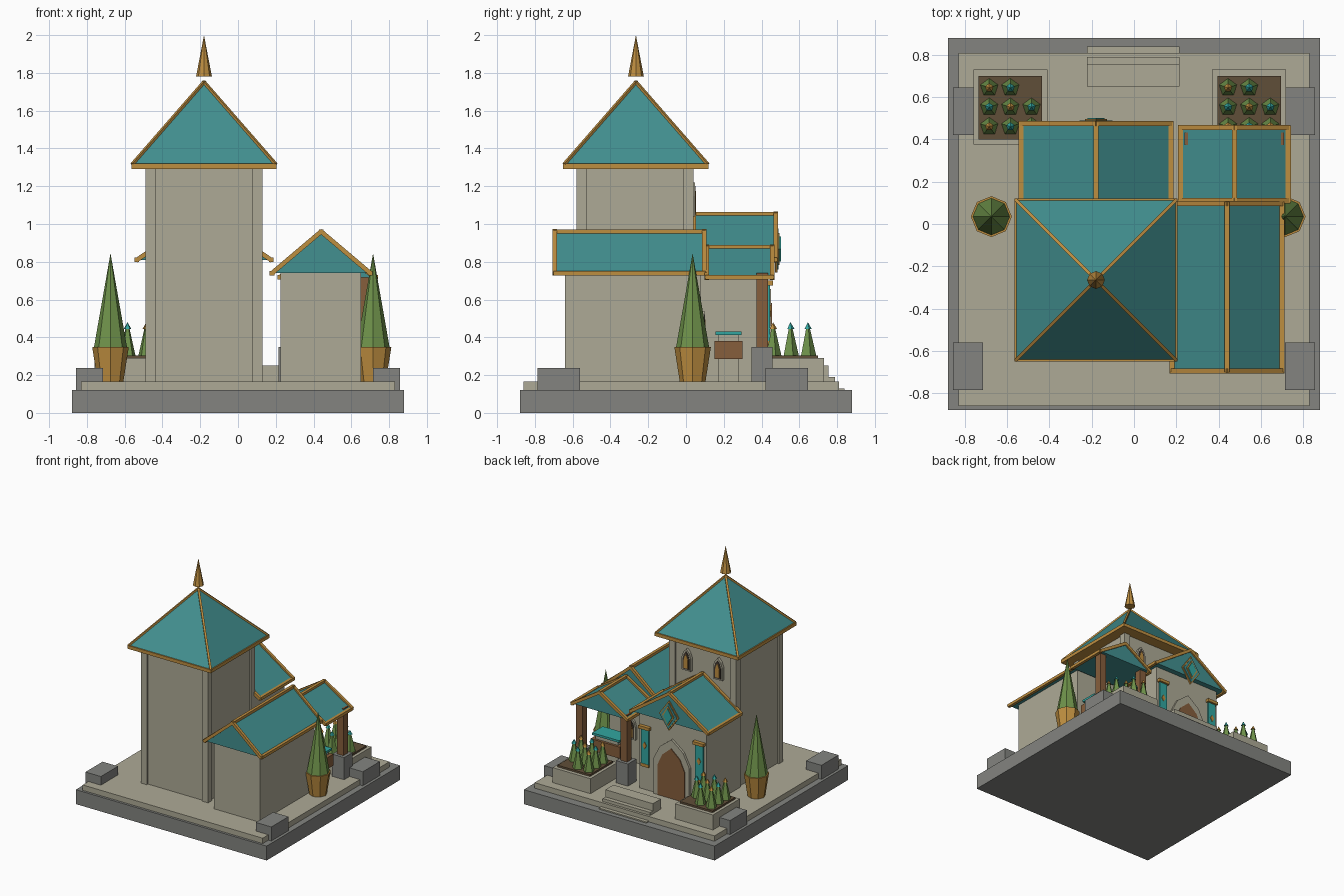
import bpy, bmesh
from mathutils import Vector, Matrix

cube = bpy.data.objects.get("Cube")
if cube:
    bpy.data.objects.remove(cube, do_unlink=True)


def material(name, r, g, b):
    """Flat material from 0-255 display values, stored as linear."""
    col = [((c / 255 + 0.055) / 1.055) ** 2.4 for c in (r, g, b)] + [1]
    m = bpy.data.materials.new(name)
    m.use_nodes = True
    m.diffuse_color = col
    m.node_tree.nodes["Principled BSDF"].inputs["Base Color"].default_value = col
    return m


STONE = material("pale stone", 174, 170, 150)
GREY = material("grey stone", 131, 132, 128)
TEAL = material("teal roof", 66, 144, 144)
GOLD = material("gold trim", 190, 142, 64)
WOOD = material("wood", 134, 94, 60)
SOIL = material("soil", 96, 78, 56)
GREEN = material("leaf green", 110, 146, 74)
BRIGHT = material("bright turquoise", 50, 166, 160)
DARK = material("dark recess", 66, 56, 48)


def finish(name, bm, mat):
    bmesh.ops.recalc_face_normals(bm, faces=bm.faces)
    me = bpy.data.meshes.new(name)
    bm.to_mesh(me)
    bm.free()
    me.materials.append(mat)
    ob = bpy.data.objects.new(name, me)
    bpy.context.collection.objects.link(ob)
    return ob


def add_box(bm, x0, x1, y0, y1, z0, z1):
    mid = Vector((x0 + x1, y0 + y1, z0 + z1)) / 2
    size = Matrix.Diagonal((x1 - x0, y1 - y0, z1 - z0, 1))
    bmesh.ops.create_cube(bm, size=1, matrix=Matrix.Translation(mid) @ size)


def box(name, mat, *bounds):
    bm = bmesh.new()
    add_box(bm, *bounds)
    return finish(name, bm, mat)


def plate(name, mat, profile, cx, cz, y0, y1):
    """Extrude an x-z outline along y."""
    bm = bmesh.new()
    face = bm.faces.new([bm.verts.new((cx + x, y0, cz + z)) for x, z in profile])
    out = bmesh.ops.extrude_face_region(bm, geom=[face])["geom"]
    bmesh.ops.translate(bm, vec=(0, y1 - y0, 0),
                        verts=[v for v in out if isinstance(v, bmesh.types.BMVert)])
    return finish(name, bm, mat)


def trims(name, edges, r=0.012):
    """Square gold beams along a list of edges."""
    bm = bmesh.new()
    for a, b in edges:
        a, b = Vector(a), Vector(b)
        turn = (b - a).to_track_quat("Z", "Y").to_matrix().to_4x4()
        size = Matrix.Diagonal((2 * r, 2 * r, (b - a).length + r, 1))
        bmesh.ops.create_cube(bm, size=1, matrix=Matrix.Translation((a + b) / 2) @ turn @ size)
    return finish(name, bm, GOLD)


def cone(name, mat, x, y, z0, z1, r0, r1, sides):
    bm = bmesh.new()
    bmesh.ops.create_cone(bm, cap_ends=True, segments=sides, radius1=r0, radius2=r1,
                          depth=z1 - z0, matrix=Matrix.Translation((x, y, (z0 + z1) / 2)))
    if r1 == 0:
        bmesh.ops.remove_doubles(bm, verts=bm.verts, dist=1e-5)
    return finish(name, bm, mat)


def gable_roof(name, cx, half, y0, y1, eave, ridge):
    plate(name, TEAL, [(-half, 0), (half, 0), (0, ridge - eave)], cx, eave, y0, y1)
    edges = [((cx, y0, ridge), (cx, y1, ridge))]
    for s in (-half, half):
        edges.append(((cx + s, y0, eave), (cx + s, y1, eave)))
        edges += [((cx + s, y, eave), (cx, y, ridge)) for y in (y0, y1)]
    trims(name + "_trim", edges)


def arch(w, h):
    return [(-w, 0), (w, 0), (w, h * .6), (w * .65, h * .83), (0, h), (-w * .65, h * .83), (-w, h * .6)]


def diamond(w, h):
    return [(-w, 0), (0, -h), (w, 0), (0, h)]


def window(name, x, y, z):
    plate(name + "_frame", STONE, arch(.042, .18), x, z, y - .01, y + .018)
    plate(name + "_recess", DARK, arch(.03, .15), x, z + .01, y + .015, y + .021)
    plate(name + "_pane", GOLD, arch(.018, .115), x, z + .02, y + .018, y + .024)


# Foundation and corner blocks
box("foundation", GREY, -.88, .88, -.88, .88, 0, .12)
box("paving", STONE, -.83, .83, -.86, .81, .12, .165)
for side in (-1, 1):
    for y0, y1 in ((-.785, -.56), (.42, .645)):
        a, b = sorted((side * .715, side * .857))
        box("corner_block", GREY, a, b, y0, y1, .12, .237)

# Tower with corner pilasters
box("tower_core", STONE, -.475, .115, -.565, .025, .165, 1.295)
bm = bmesh.new()
for x0 in (-.49, .075):
    for y0 in (-.58, -.015):
        add_box(bm, x0, x0 + .055, y0, y0 + .055, .165, 1.295)
finish("tower_pilasters", bm, STONE)

# Tower roof, hips and spire
TX, TY, R = -.18, -.265, .377
box("tower_eave", GOLD, TX - R - .008, TX + R + .008, TY - R - .008, TY + R + .008, 1.292, 1.32)
bm = bmesh.new()
corners = [(TX + sx * R, TY + sy * R, 1.318) for sx, sy in ((-1, -1), (1, -1), (1, 1), (-1, 1))]
base = [bm.verts.new(c) for c in corners]
top = bm.verts.new((TX, TY, 1.75))
bm.faces.new(base)
for i in range(4):
    bm.faces.new((base[i], base[(i + 1) % 4], top))
finish("tower_roof", bm, TEAL)
trims("tower_hips", [(c, (TX, TY, 1.75)) for c in corners], .008)
cone("spire", GOLD, TX, TY, 1.78, 2.0, .042, 0, 8)
for dx in (-.145, .145):
    window("tower_window", TX + dx, .03, 1.04)

# Entrance hall
box("hall_walls", STONE, -.49, .13, 0, .43, .165, .815)
gable_roof("hall_roof", TX, .355, .04, .475, .81, 1.052)
plate("door_frame", STONE, arch(.165, .49), TX, .165, .42, .45)
plate("door", WOOD, arch(.125, .415), TX, .167, .445, .456)
for mat, w, h, y in ((GOLD, .09, .125, .484), (TEAL, .078, .108, .490),
                     (GOLD, .053, .084, .496), (BRIGHT, .04, .066, .502)):
    plate("gable_emblem", mat, diamond(w, h), TX, .868, .47, y)

# Banners either side of the door
for dx in (-.25, .25):
    x = TX + dx
    box("banner", BRIGHT, x - .036, x + .036, .42, .444, .38, .68)
    box("banner_rod", GOLD, x - .05, x + .05, .42, .46, .675, .70)
    box("banner_hem", GOLD, x - .036, x + .036, .42, .447, .36, .385)
    plate("banner_mark", GOLD, diamond(.018, .03), x, .54, .44, .449)

# Side wing
box("wing_walls", STONE, .225, .65, -.64, .08, .165, .75)
gable_roof("wing_roof", .44, .26, -.695, .097, .74, .96)
window("wing_window", .44, .08, .36)

# Porch
gable_roof("porch_roof", .475, .255, .11, .457, .718, .878)
for x in (.27, .68):
    box("porch_pedestal", GREY, x - .055, x + .055, .348, .458, .165, .35)
    box("porch_post", WOOD, x - .03, x + .03, .373, .433, .35, .74)

# Bench with a hovering cloth-covered lid under the porch
box("bench_base", STONE, .43, .64, .17, .28, .165, .285)
box("bench_box", WOOD, .40, .67, .15, .30, .285, .38)
box("bench_core", STONE, .43, .64, .17, .28, .38, .415)
box("bench_lid", BRIGHT, .41, .66, .155, .295, .412, .43)

# Entrance steps
for y, z in ((.755, .25), (.79, .19), (.84, .13)):
    box("step", STONE, -.223, .215, .65, y, .115, z)

# Planters with small flowering bushes
for cx in (-.585, .545):
    box("planter", STONE, cx - .175, cx + .175, .375, .73, .12, .29)
    box("planter_soil", SOIL, cx - .15, cx + .15, .40, .70, .28, .305)
    for i in range(3):
        for j in range(3):
            if (i, j) == (2, 0):
                continue
            x, y = cx + (i - 1) * .1, .645 - j * .092
            tip = GOLD if (i + j) % 2 == 0 else BRIGHT
            cone("bush", GREEN, x, y, .30, .46, .045, .008, 5)
            cone("flower", tip, x, y, .445, .48, .021, 0, 5)

# Potted conical trees
for x in (-.675, .715):
    cone("tree_pot", GOLD, x, .035, .165, .35, .068, .097, 8)
    cone("tree", GREEN, x, .035, .345, .845, .088, 0, 8)
